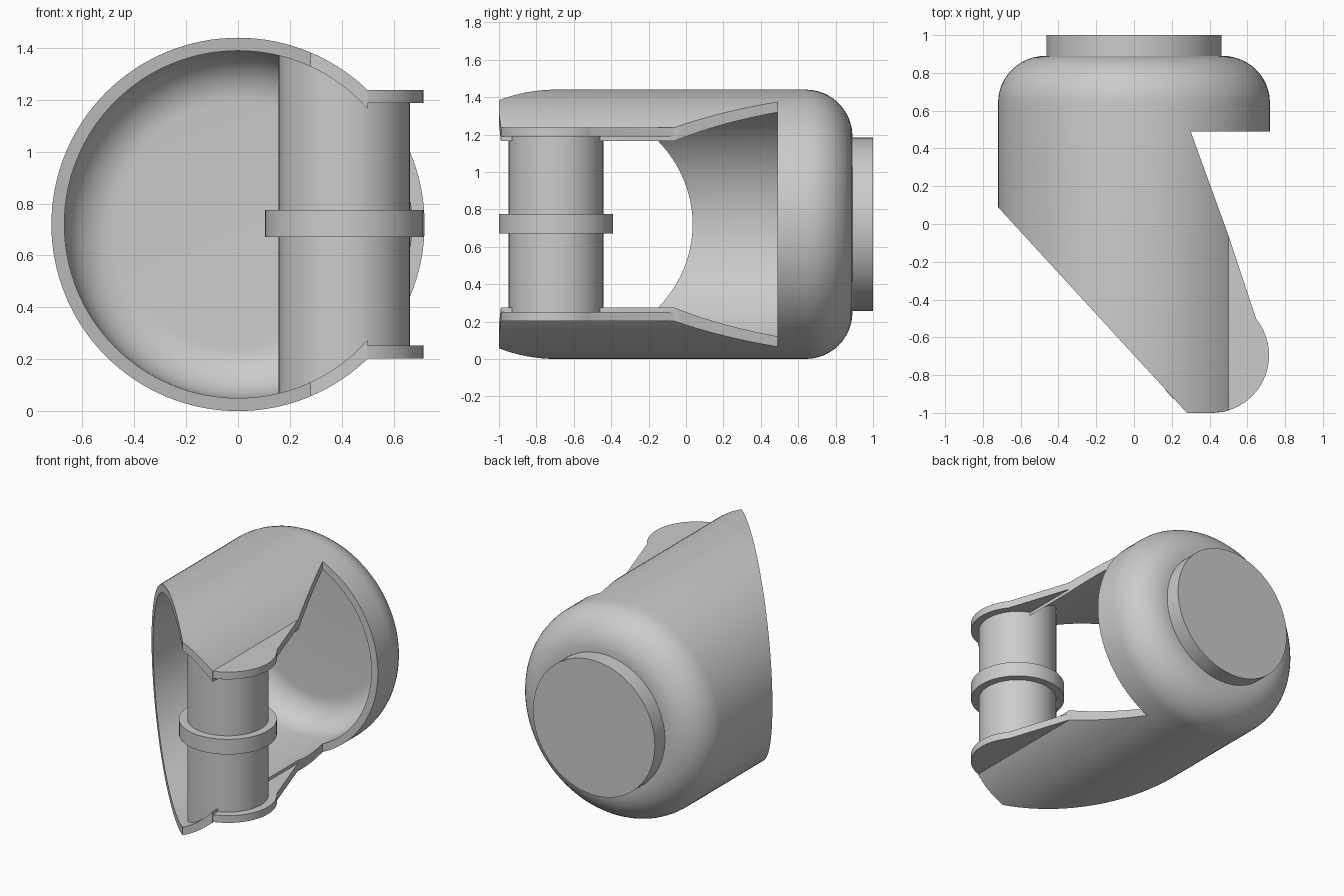
import bpy, bmesh
from math import sin, cos, pi, radians, sqrt

if "Cube" in bpy.data.objects:
    bpy.data.objects.remove(bpy.data.objects["Cube"])

MID = 0.72              # height of the cup axis
OUTER, INNER = 0.72, 0.67
PIN_X, PIN_Y = 0.41, -0.695

grey = bpy.data.materials.new("plain grey")
grey.use_nodes = True
grey.diffuse_color = (0.6, 0.6, 0.6, 1)
grey.node_tree.nodes["Principled BSDF"].inputs["Base Color"].default_value = (0.6, 0.6, 0.6, 1)


def finish(name, bm):
    bmesh.ops.recalc_face_normals(bm, faces=bm.faces)
    mesh = bpy.data.meshes.new(name)
    bm.to_mesh(mesh)
    bm.free()
    mesh.materials.append(grey)
    obj = bpy.data.objects.new(name, mesh)
    bpy.context.collection.objects.link(obj)
    return obj


def smooth(obj):
    bpy.ops.object.select_all(action='DESELECT')
    obj.select_set(True)
    bpy.context.view_layer.objects.active = obj
    bpy.ops.object.shade_smooth_by_angle(angle=radians(30))


def skin(bm, rings):
    """Join neighbouring vertex rings with quads."""
    for a, b in zip(rings, rings[1:]):
        n = len(a)
        for i in range(n):
            j = (i + 1) % n
            bm.faces.new((a[i], a[j], b[j], b[i]))


def lathe(name, profile, n=128):
    """Turn (radius, y) points about the cup axis and cap both ends."""
    bm = bmesh.new()
    rings = [[bm.verts.new((r * cos(2 * pi * i / n), y, MID + r * sin(2 * pi * i / n)))
              for i in range(n)] for r, y in profile]
    skin(bm, rings)
    bm.faces.new(rings[0])
    bm.faces.new(rings[-1])
    return finish(name, bm)


def prism(name, outline, low, high):
    bm = bmesh.new()
    rings = [[bm.verts.new((x, y, z)) for x, y in outline] for z in (low, high)]
    skin(bm, rings)
    bm.faces.new(rings[0])
    bm.faces.new(rings[1])
    return finish(name, bm)


def arc(cx, cy, r, start, end, n):
    return [(cx + r * cos(radians(start + (end - start) * i / n)),
             cy + r * sin(radians(start + (end - start) * i / n))) for i in range(n + 1)]


# Hollow cup with a rounded closed back
flat = 0.47
inside = arc(flat, 0.64, INNER - flat, 90, 0, 12)
outside = arc(flat, 0.64, OUTER - flat, 0, 90, 12)
cup = lathe("cup_shell", inside + [(INNER, -1.2), (OUTER, -1.2)] + outside)

# Trim the cup to its slanted mouth and side opening
keep = prism("trim_cutter", [(-0.9, 1.2), (0.9, 1.2), (0.9, 0.49), (0.30, 0.49), (0.50, -0.06),
                             (0.50, -0.99), (0.41, -1.0), (0.28, -1.0), (-0.9, 0.286)], -0.5, 2)
keep.hide_render = True
trim = cup.modifiers.new("trim", 'BOOLEAN')
trim.operation = 'INTERSECT'
trim.solver = 'EXACT'
trim.object = keep
bpy.ops.object.select_all(action='DESELECT')
cup.select_set(True)
bpy.context.view_layer.objects.active = cup
bpy.ops.object.modifier_apply(modifier=trim.name)
bpy.data.objects.remove(keep)
smooth(cup)

# Round disc on the back
smooth(lathe("back_disc", [(0.463, 0.87), (0.463, 1.0)], 96))

# Flat lugs holding the pin above and below
lug = [(0.485, -0.02), (0.50, -0.06)] + arc(PIN_X, PIN_Y, 0.305, 39, -75.8, 28)
for name, side in (("upper_lug", 1), ("lower_lug", -1)):
    smooth(prism(name, lug, MID + side * 0.468, MID + side * 0.518))

# Upright pin whose ends follow the inside of the cup and the lugs
bm = bmesh.new()
circle = arc(PIN_X, PIN_Y, 0.253, 0, 360, 64)[:-1]
skin(bm, [[bm.verts.new((x, y, MID + side * max(0.49, sqrt(0.685 ** 2 - min(x, 0.6) ** 2))))
           for x, y in circle] for side in (-1, 1)])
smooth(finish("hinge_pin", bm))

# Collar round the middle of the pin
smooth(prism("pin_collar", arc(PIN_X, PIN_Y, 0.305, 0, 360, 64)[:-1], 0.672, 0.776))
